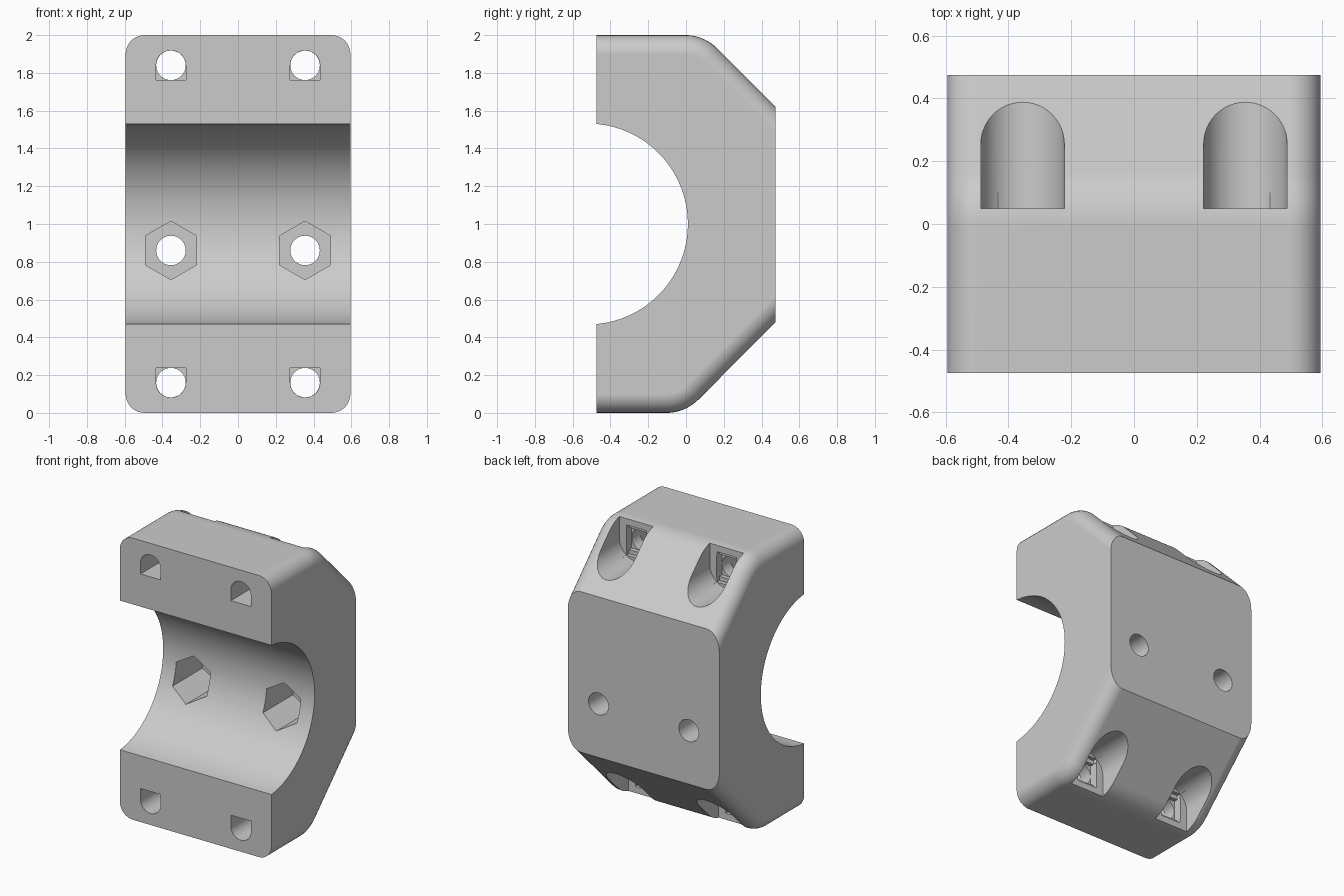
import bpy, bmesh
from math import sin, cos, pi, radians, sqrt, asin

if "Cube" in bpy.data.objects:
    bpy.data.objects.remove(bpy.data.objects["Cube"])

W, D, H = 0.595, 0.475, 2.0     # half width, half depth, height
EDGE, BEND = 0.1, 0.24          # side fillet and profile bend radii
HOLE, HEX, POCKET = 0.078, 0.155, 0.133


def arc(cx, cy, r, a0, a1, n):
    return [(cx + r * cos(radians(a0 + (a1 - a0) * i / n)),
             cy + r * sin(radians(a0 + (a1 - a0) * i / n))) for i in range(n + 1)]


def section(d):
    """Side profile (y, z), outer contour inset by d."""
    bore_y, bore_r = -0.522, 0.532
    a = 90 - asin((-D - bore_y) / bore_r) * 180 / pi
    pts = [(-D, H - d)]
    pts += arc(-0.004, H - BEND, BEND - d, 90, 45, 10)
    pts += [(D, 1.62 - d * sqrt(2)), (D, 0.48 + d * sqrt(2))]
    pts += arc(-0.104, BEND, BEND - d, -45, -90, 10)
    pts += [(-D, d)]
    pts += arc(bore_y, 1.0, bore_r, -a, a, 48)
    return pts


def mesh_object(name, bm):
    bmesh.ops.recalc_face_normals(bm, faces=bm.faces)
    mesh = bpy.data.meshes.new(name)
    bm.to_mesh(mesh)
    bm.free()
    ob = bpy.data.objects.new(name, mesh)
    bpy.context.collection.objects.link(ob)
    return ob


def loft(name, rings):
    """Closed solid through matching rings of 3D points."""
    bm = bmesh.new()
    loops = [[bm.verts.new(p) for p in ring] for ring in rings]
    for a, b in zip(loops, loops[1:]):
        for i in range(len(a)):
            j = (i + 1) % len(a)
            bm.faces.new((a[i], a[j], b[j], b[i]))
    bm.faces.new(loops[0])
    bm.faces.new(loops[-1])
    return mesh_object(name, bm)


# Clamp body: profile lofted across the width with rounded outer side edges
half = [(W - EDGE + EDGE * sin(t), EDGE * (1 - cos(t)))
        for t in [i * pi / 16 for i in range(9)]]
stations = [(-x, d) for x, d in reversed(half)] + half
body = loft("clamp_body", [[(x, y, z) for y, z in section(d)] for x, d in stations])


def cut(shape, x, z, y0, y1):
    """Cut a prism with an (x, z) outline from y0 to y1."""
    tool = loft("cutter", [[(x + u, y, z + v) for u, v in shape] for y in (y0, y1)])
    tool.hide_render = True
    mod = body.modifiers.new("cut", "BOOLEAN")
    mod.operation, mod.solver, mod.object = "DIFFERENCE", "EXACT", tool
    bpy.ops.object.modifier_apply(modifier=mod.name)
    bpy.data.objects.remove(tool)


def rect(w, h):
    return [(-w, -h), (w, -h), (w, h), (-w, h)]


def arch(r, reach, s):
    """Half round on the -s side, straight walls reaching to the s side."""
    pts = arc(0, 0, r, 180, 360, 24) + [(r, reach), (-r, reach)]
    return [(u, s * v) for u, v in pts]


bpy.context.view_layer.objects.active = body
body.select_set(True)
round_hole = arc(0, 0, HOLE, 0, 352.5, 47)
hexagon = arc(0, 0, HEX, 30, 330, 5)

for x in (-0.355, 0.355):
    # Hex pockets in the bore with holes through the back
    cut(hexagon, x, 0.86, -0.3, 0.3)
    cut(round_hole, x, 0.86, 0.2, 0.6)
    # Clamping screw holes with open-ended head pockets on the slopes
    for z, s, floor in ((1.84, 1, 0.05), (0.16, -1, -0.05)):
        cut(arch(POCKET, 0.3, s), x, z, floor, 0.7)
        cut(rect(HOLE, 0.108), x, z, floor - 0.03, floor + 0.05)
        cut(rect(HOLE + 0.001, HOLE + 0.001), x, z, floor - 0.06, floor)
        cut(round_hole, x, z, -0.6, floor)
        cut(arch(HOLE + 0.0005, HOLE, -s), x, z, -0.6, floor - 0.15)

# Plain grey plastic
grey = bpy.data.materials.new("grey_plastic")
grey.use_nodes = True
colour = (0.6, 0.6, 0.6, 1)
grey.diffuse_color = colour
grey.node_tree.nodes["Principled BSDF"].inputs["Base Color"].default_value = colour
body.data.materials.clear()
body.data.materials.append(grey)

bpy.ops.object.shade_smooth_by_angle(angle=radians(25))
weighted = body.modifiers.new("weighted_normals", "WEIGHTED_NORMAL")
weighted.keep_sharp = True
